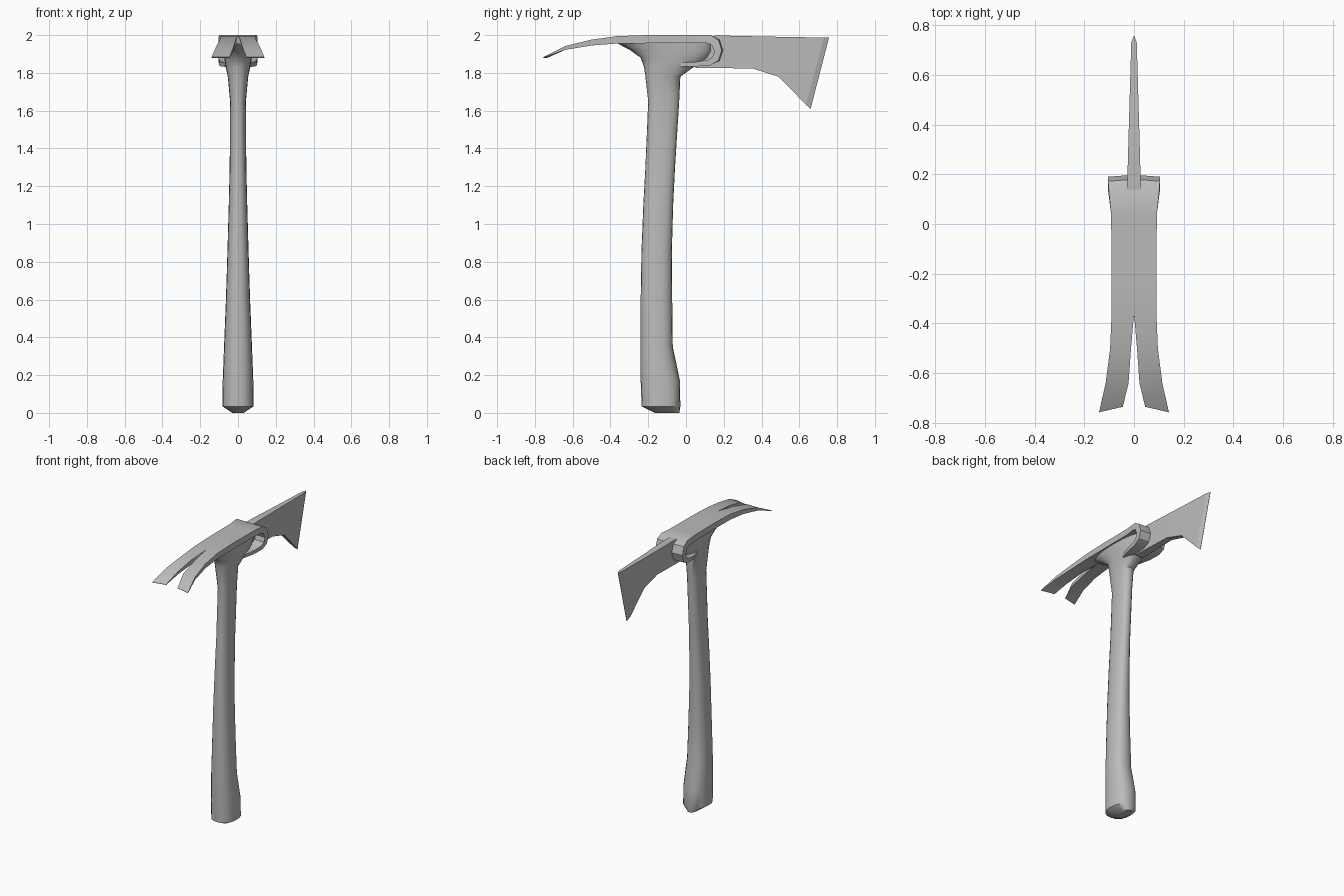
import bpy
import bmesh
from math import cos, sin, tau, radians, copysign

cube = bpy.data.objects.get("Cube")
if cube:
    bpy.data.objects.remove(cube, do_unlink=True)

steel = bpy.data.materials.new("plain_grey")
steel.use_nodes = True
grey = (0.5, 0.5, 0.5, 1)
steel.diffuse_color = grey
steel.node_tree.nodes["Principled BSDF"].inputs["Base Color"].default_value = grey


def loft(name, rings, angle, mirrored=False):
    """Skin a list of equal-length point rings and cap both ends."""
    bm = bmesh.new()
    loops = [[bm.verts.new(p) for p in ring] for ring in rings]
    n = len(loops[0])
    for a, b in zip(loops, loops[1:]):
        for i in range(n):
            j = (i + 1) % n
            bm.faces.new((a[i], a[j], b[j], b[i]))
    bm.faces.new(loops[0])
    bm.faces.new(loops[-1])
    bmesh.ops.recalc_face_normals(bm, faces=bm.faces)
    if mirrored:
        # open the middle so the two halves join cleanly
        inner = [f for f in bm.faces if all(abs(v.co.x) < 1e-5 for v in f.verts)]
        bmesh.ops.delete(bm, geom=inner, context="FACES")
    mesh = bpy.data.meshes.new(name)
    bm.to_mesh(mesh)
    bm.free()
    mesh.materials.append(steel)
    ob = bpy.data.objects.new(name, mesh)
    bpy.context.collection.objects.link(ob)
    if mirrored:
        ob.modifiers.new("mirror", "MIRROR").use_clip = True
    bpy.ops.object.select_all(action="DESELECT")
    ob.select_set(True)
    bpy.context.view_layer.objects.active = ob
    bpy.ops.object.shade_smooth_by_angle(angle=radians(angle))
    return ob


def oval(z, y0, y1, hx, sides=20, power=0.85):
    """Slightly squared oval ring spanning y0..y1."""
    def bend(c):
        return copysign(abs(c) ** power, c)
    cy, hy = (y0 + y1) / 2, (y1 - y0) / 2
    return [(hx * bend(cos(tau * i / sides)), cy + hy * bend(sin(tau * i / sides)), z)
            for i in range(sides)]


# Handle flowing up into the flared socket: z, front y, back y, half width
handle = [
    (0.0, -0.165, -0.035, 0.03),
    (0.035, -0.235, -0.03, 0.083),
    (0.17, -0.24, -0.032, 0.081),
    (0.35, -0.24, -0.07, 0.074),
    (0.6, -0.24, -0.073, 0.064),
    (0.85, -0.236, -0.075, 0.056),
    (1.1, -0.226, -0.068, 0.049),
    (1.3, -0.215, -0.058, 0.044),
    (1.65, -0.2, -0.036, 0.042),
    (1.78, -0.215, -0.03, 0.054),
    (1.83, -0.222, 0.04, 0.065),
    (1.88, -0.24, 0.12, 0.073),
    (1.92, -0.295, 0.14, 0.078),
    (1.962, -0.375, 0.14, 0.082),
]
loft("handle_and_socket", [oval(*h) for h in handle], 40)

# Claw plate: top y, z, bottom y, z, inner x, outer x, inner edge shift in y
plate = [
    (-0.757, 1.883, -0.755, 1.88, 0.045, 0.14, 0.022),
    (-0.64, 1.942, -0.64, 1.922, 0.022, 0.114, 0),
    (-0.5, 1.976, -0.5, 1.945, 0.012, 0.096, 0),
    (-0.36, 1.995, -0.36, 1.956, 0, 0.09, 0),
    (-0.2, 2.0, -0.2, 1.957, 0, 0.09, 0),
    (0.04, 2.0, 0.04, 1.957, 0, 0.092, 0),
    # rear end curls down and back under the head
    (0.13, 2.0, 0.11, 1.957, 0, 0.101, 0),
    (0.172, 1.975, 0.135, 1.95, 0, 0.104, 0.008),
    (0.19, 1.92, 0.15, 1.915, 0, 0.104, 0.008),
    (0.172, 1.865, 0.14, 1.885, 0, 0.104, 0.008),
    (0.13, 1.84, 0.115, 1.868, 0, 0.1, 0),
    (0.05, 1.834, 0.05, 1.858, 0, 0.09, 0),
    (-0.03, 1.832, -0.03, 1.853, 0, 0.07, 0),
]
loft("claw_plate",
     [[(xi, yt + s, zt), (xo, yt, zt), (xo, yb, zb), (xi, yb + s, zb)]
      for yt, zt, yb, zb, xi, xo, s in plate], 32, mirrored=True)

# Axe blade: top y, z, bottom y, z, half thickness
blade = [
    (0.06, 1.99, 0.05, 1.826, 0.03),
    (0.17, 1.998, 0.17, 1.825, 0.027),
    (0.35, 1.994, 0.35, 1.824, 0.022),
    (0.49, 1.991, 0.49, 1.78, 0.018),
    (0.73, 1.987, 0.635, 1.632, 0.011),
    (0.757, 1.986, 0.66, 1.61, 0.0008),
]
loft("axe_blade",
     [[(-h, yt, zt), (h, yt, zt), (h, yb, zb), (-h, yb, zb)]
      for yt, zt, yb, zb, h in blade], 10)
